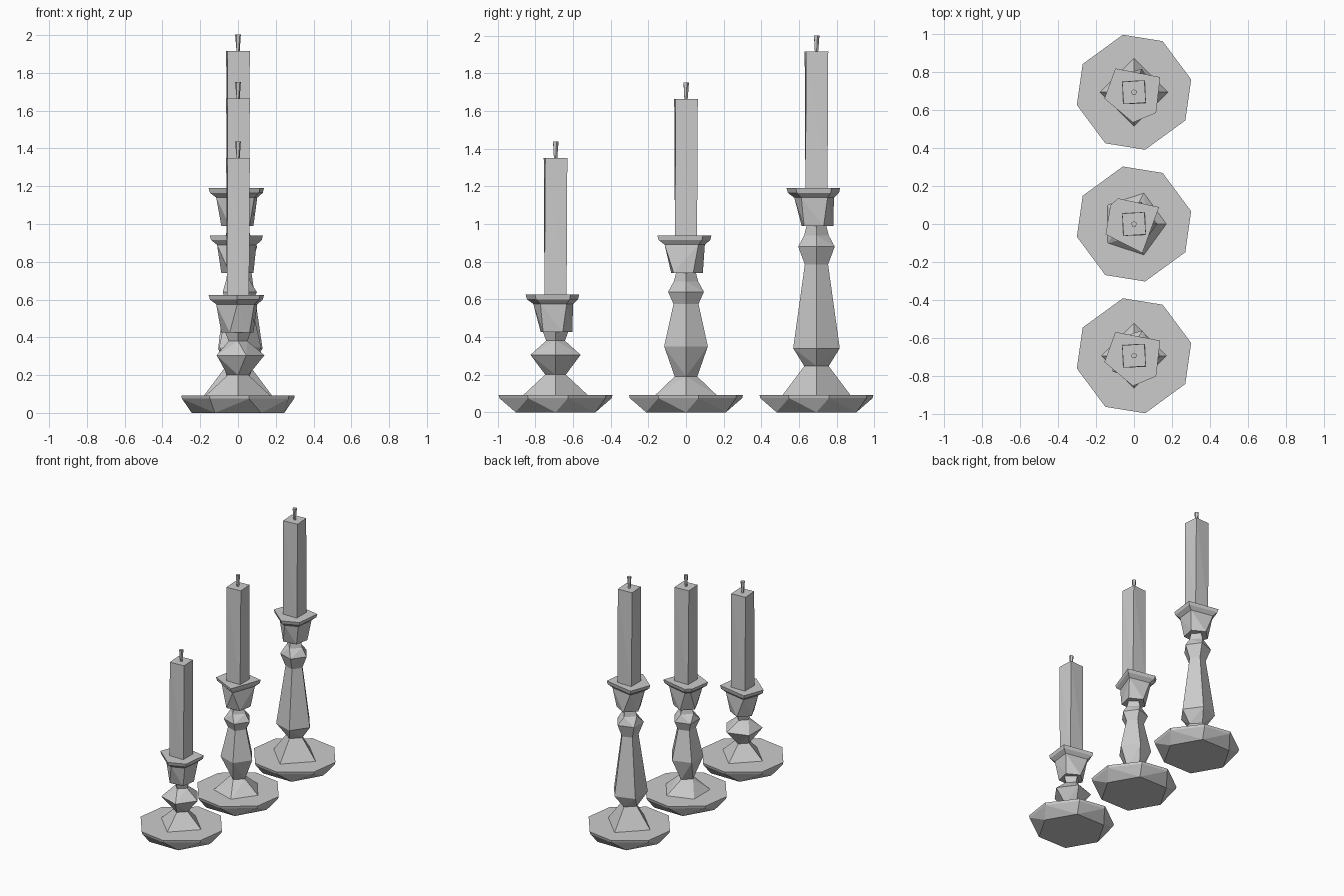
import bpy, bmesh
from math import cos, sin, radians

if "Cube" in bpy.data.objects:
    bpy.data.objects.remove(bpy.data.objects["Cube"])


def ring(z, r, angles):
    return [(r * cos(radians(a)), r * sin(radians(a)), z) for a in angles]


def poly(n, rot=0):
    return [rot + 360 * i / n for i in range(n)]


def stack(name, y, rings):
    """Skin consecutive rings (sides may differ) with facets, capped at both ends."""
    out = bmesh.new()
    last = len(rings) - 2
    for i in range(last + 1):
        low, high = rings[i], rings[i + 1]
        bm = bmesh.new()
        for p in ring(*low) + ring(*high):
            bm.verts.new(p)
        bmesh.ops.convex_hull(bm, input=bm.verts)
        for f in bm.faces:
            zs = [v.co.z for v in f.verts]
            if max(zs) - min(zs) < 1e-5:
                bottom = abs(zs[0] - low[0]) < 1e-4
                if (bottom and i > 0) or (not bottom and i < last):
                    continue
            out.faces.new([out.verts.new(v.co) for v in f.verts])
        bm.free()
    bmesh.ops.remove_doubles(out, verts=out.verts, dist=1e-4)
    bmesh.ops.dissolve_limit(out, angle_limit=radians(1), verts=out.verts, edges=out.edges)
    bmesh.ops.recalc_face_normals(out, faces=out.faces)
    mesh = bpy.data.meshes.new(name)
    out.to_mesh(mesh)
    out.free()
    ob = bpy.data.objects.new(name, mesh)
    ob.location.y = y
    bpy.context.collection.objects.link(ob)
    return ob


OCT = [101, 60.7, 12.6, -28.8, -79, -119.3, -167.4, -208.8]
RIM = [128, 30, -43, -92, 192]
RIM_MID = [122, 34, -74, 200, 141]
P4, P5 = poly(4), poly(5)

# size, y, rim height, rim outline, turned stem rings
sticks = [
    ("short", -0.693, 0.625, RIM, [
        (0.085, 0.178, P4), (0.2, 0.055, P4), (0.305, 0.14, P5),
        (0.38, 0.05, P4), (0.435, 0.07, P4)]),
    ("medium", 0.0, 0.94, RIM_MID, [
        (0.085, 0.178, P5), (0.19, 0.06, P4), (0.35, 0.122, P5),
        (0.575, 0.07, P5), (0.64, 0.1, P5), (0.695, 0.065, P4), (0.75, 0.05, P4)]),
    ("tall", 0.693, 1.19, RIM, [
        (0.085, 0.185, P4), (0.245, 0.065, P4), (0.34, 0.13, P5),
        (0.785, 0.065, P5), (0.88, 0.102, P5), (0.94, 0.065, P4), (1.0, 0.05, P4)]),
]

for size, y, top, rim, stem in sticks:
    # Faceted foot: hexagon below, octagon above
    stack(size + "_foot", y, [(0, 0.245, poly(6)), (0.075, 0.304, OCT), (0.092, 0.308, OCT)])
    # Turned stem
    stack(size + "_stem", y, stem)
    # Flared candle cup
    stack(size + "_cup", y, [
        (top - 0.2, 0.09, poly(5, 25)), (top - 0.05, 0.118, rim),
        (top - 0.025, 0.152, rim), (top, 0.159, rim)])
    # Square candle and its wick
    stack(size + "_candle", y, [
        (top - 0.01, 0.083, poly(4, 45)), (top + 0.725, 0.083, poly(4, 49))])
    stack(size + "_wick", y, [
        (top + 0.72, 0.009, poly(5)), (top + 0.812, 0.016, poly(5, 20))])
